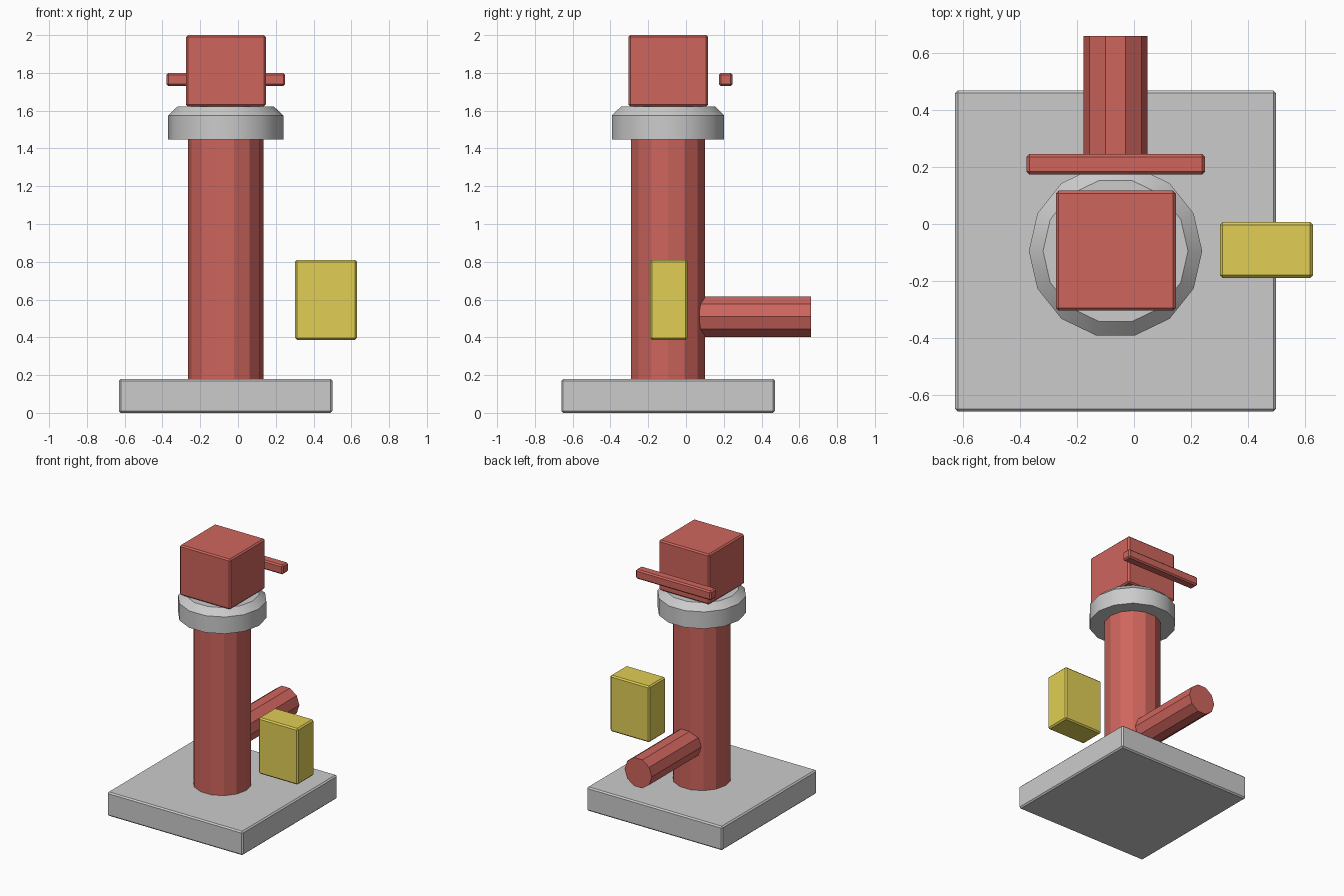
import bpy, math

if "Cube" in bpy.data.objects:
    bpy.data.objects.remove(bpy.data.objects["Cube"])


def material(name, color):
    m = bpy.data.materials.new(name)
    m.diffuse_color = color
    m.use_nodes = True
    m.node_tree.nodes["Principled BSDF"].inputs["Base Color"].default_value = m.diffuse_color
    return m


RED = material("red", (0.62, 0.13, 0.11, 1))
YELLOW = material("yellow", (0.75, 0.62, 0.09, 1))
CX, CY = -0.065, -0.095  # axis of the upright


def finish(obj, name, mat):
    obj.name = name
    if mat:
        obj.data.materials.append(mat)
    return obj


def box(name, lo, hi, mat=None, bevel=0.01):
    bpy.ops.mesh.primitive_cube_add(size=1, location=[(a + b) / 2 for a, b in zip(lo, hi)])
    obj = bpy.context.object
    obj.scale = [b - a for a, b in zip(lo, hi)]
    bpy.ops.object.transform_apply(location=False, rotation=False, scale=True)
    mod = obj.modifiers.new("bevel", 'BEVEL')
    mod.width = bevel
    mod.segments = 1
    return finish(obj, name, mat)


def lathe(name, profile, sides, mat=None):
    # Solid of revolution about the upright's axis, profile is (radius, z) from bottom to top
    verts = [(CX + r * math.cos(2 * math.pi * i / sides), CY + r * math.sin(2 * math.pi * i / sides), z)
             for r, z in profile for i in range(sides)]
    faces = [(k * sides + i, k * sides + (i + 1) % sides,
              (k + 1) * sides + (i + 1) % sides, (k + 1) * sides + i)
             for k in range(len(profile) - 1) for i in range(sides)]
    faces += [tuple(reversed(range(sides))), tuple(range(len(verts) - sides, len(verts)))]
    mesh = bpy.data.meshes.new(name)
    mesh.from_pydata(verts, [], faces)
    obj = bpy.data.objects.new(name, mesh)
    bpy.context.collection.objects.link(obj)
    return finish(obj, name, mat)


# Base slab
box("base", (-0.63, -0.66, 0), (0.50, 0.47, 0.18))

# Upright column and the chamfered collar on top of it
lathe("column", [(0.20, 0.17), (0.20, 1.46)], 14, RED)
collar = lathe("collar", [(0.305, 1.448), (0.305, 1.575), (0.255, 1.622)], 14)
bpy.ops.object.select_all(action='DESELECT')
collar.select_set(True)
bpy.context.view_layer.objects.active = collar
bpy.ops.object.shade_smooth_by_angle(angle=math.radians(30))

# Head block and the bar floating behind it
box("head", (-0.275, -0.305, 1.622), (0.147, 0.117, 2.0), RED)
box("rear_bar", (-0.378, 0.174, 1.73), (0.25, 0.246, 1.80), RED)

# Ten-sided rear arm
bpy.ops.mesh.primitive_cylinder_add(vertices=10, radius=0.113, depth=0.59,
                                    location=(CX, 0.367, 0.51))
arm = finish(bpy.context.object, "rear_arm", RED)
for v in arm.data.vertices:
    k = math.atan2(v.co.y, v.co.x) + math.radians(18)  # corners at the left and right
    v.co = (0.113 * math.cos(k), v.co.z, 0.113 * math.sin(k))
arm.data.flip_normals()

# Side box
box("side_box", (0.302, -0.19, 0.387), (0.63, 0.007, 0.81), YELLOW)
